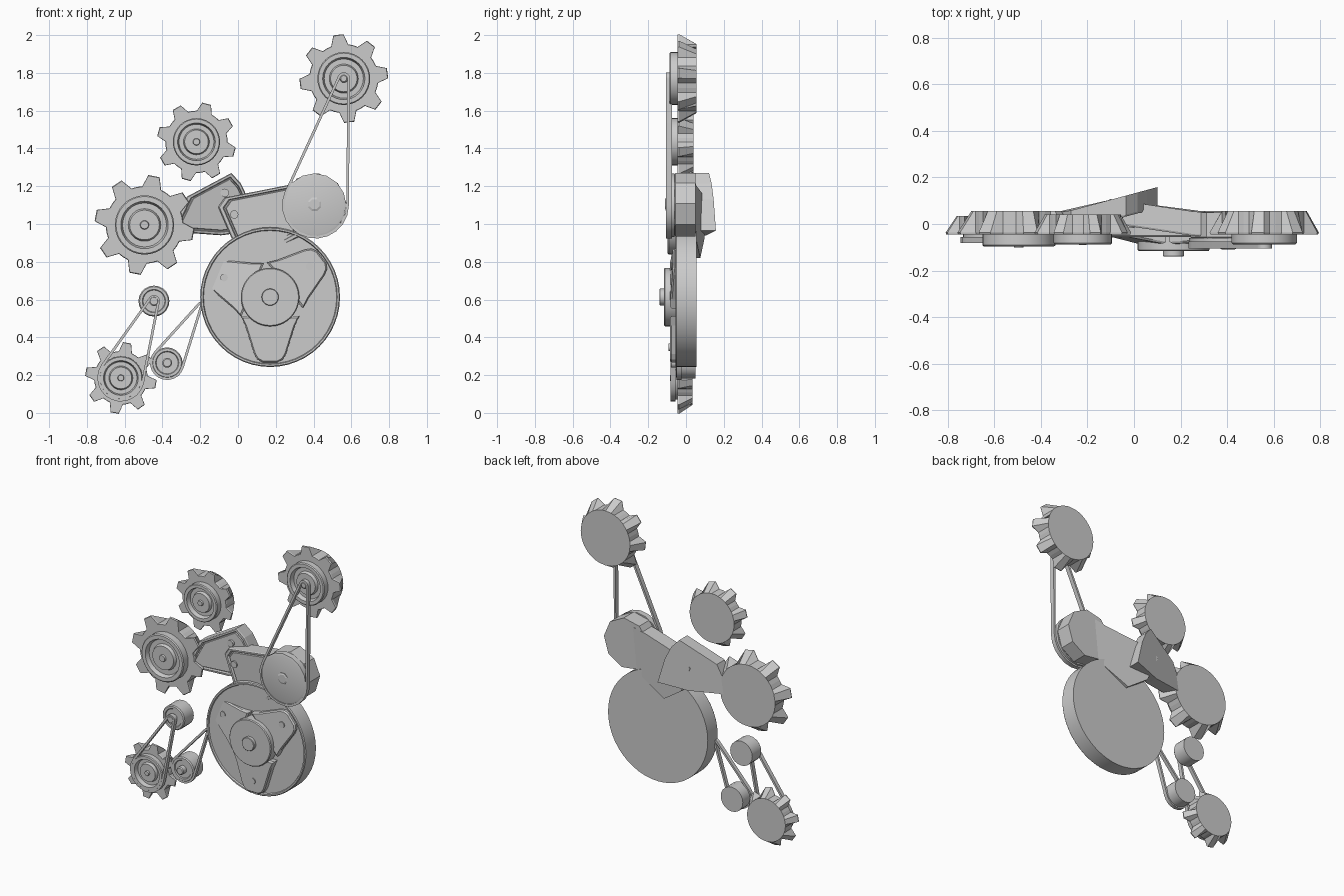
import bpy, bmesh
from math import sin, cos, pi, radians, atan2, acos, hypot

if "Cube" in bpy.data.objects:
    bpy.data.objects.remove(bpy.data.objects["Cube"])


def ring(cx, cz, r, n=32, phase=0.0):
    return [(cx + r * cos(phase + 2 * pi * i / n), cz + r * sin(phase + 2 * pi * i / n)) for i in range(n)]


def scaled(pts, s):
    cx = sum(p[0] for p in pts) / len(pts)
    cz = sum(p[1] for p in pts) / len(pts)
    return [(cx + (x - cx) * s, cz + (z - cz) * s) for x, z in pts]


def finish(name, bm, smooth=True):
    bmesh.ops.recalc_face_normals(bm, faces=bm.faces)
    me = bpy.data.meshes.new(name)
    bm.to_mesh(me)
    bm.free()
    ob = bpy.data.objects.new(name, me)
    bpy.context.collection.objects.link(ob)
    if smooth:
        bpy.ops.object.select_all(action='DESELECT')
        ob.select_set(True)
        bpy.context.view_layer.objects.active = ob
        bpy.ops.object.shade_smooth_by_angle(angle=radians(25))
    return ob


def stack(name, steps, tilt=lambda x, z: 0.0, closed=False, smooth=True):
    """Skin matching loops (points in x,z at depth y); cap both ends unless closed."""
    bm = bmesh.new()
    loops = [[bm.verts.new((x, y + tilt(x, z), z)) for x, z in pts] for pts, y in steps]
    pairs = list(zip(loops, loops[1:]))
    if closed:
        pairs.append((loops[-1], loops[0]))
    else:
        bm.faces.new(loops[0])
        bm.faces.new(loops[-1])
    for a, b in pairs:
        for i in range(len(a)):
            j = (i + 1) % len(a)
            bm.faces.new((a[i], a[j], b[j], b[i]))
    return finish(name, bm, smooth)


def lathe(name, cx, cz, prof, n=32, phase=0.0, smooth=True):
    return stack(name, [(ring(cx, cz, r, n, phase), y) for r, y in prof], smooth=smooth)


def gear(name, cx, cz, tip, root, hub, phase, front, back, hub_y):
    spec = [(-.25, root), (-.115, tip), (.115, tip), (.25, root), (.3927, root)]
    teeth, disc = [], []
    for k in range(8):
        for da, r in spec:
            a = radians(phase) + k * pi / 4 + da
            teeth.append((cx + r * cos(a), cz + r * sin(a)))
            disc.append((cx + root * cos(a), cz + root * sin(a)))
    stack(name, [(disc, back), (teeth, front + .008), (scaled(teeth, .985), front)], smooth=False)
    # dished hub with a raised centre
    lathe(name + "_hub", cx, cz, [(hub, front + .01), (hub, hub_y + .006), (hub * .96, hub_y), (hub * .8, hub_y),
                                  (hub * .74, hub_y + .028), (hub * .55, hub_y + .028), (hub * .5, hub_y + .008),
                                  (hub * .15, hub_y + .008), (hub * .13, hub_y - .003)])


def belt(name, c1, r1, c2, r2, y0, y1, t=.007, n=12):
    d = hypot(c2[0] - c1[0], c2[1] - c1[1])
    phi = atan2(c2[1] - c1[1], c2[0] - c1[0])
    a = acos((r1 - r2) / d)

    def loop(off):
        out = []
        for i in range(n + 1):
            q = phi + a + (2 * pi - 2 * a) * i / n
            out.append((c1[0] + (r1 + off) * cos(q), c1[1] + (r1 + off) * sin(q)))
        for i in range(n + 1):
            q = phi - a + 2 * a * i / n
            out.append((c2[0] + (r2 + off) * cos(q), c2[1] + (r2 + off) * sin(q)))
        return out
    o, i = loop(t), loop(-t)
    stack(name, [(o, y0), (o, y1), (i, y1), (i, y0)], closed=True)


# four toothed gears
gear("top_gear", .56, 1.77, .235, .183, .14, 7, -.045, .055, -.088)
gear("middle_gear", -.22, 1.435, .21, .165, .125, 30, -.045, .04, -.088)
gear("left_gear", -.495, .995, .265, .205, .157, 34, -.045, .055, -.097)
gear("bottom_gear", -.62, .185, .19, .142, .115, 35, -.045, .035, -.082)
lathe("top_gear_axle", .56, 1.77, [(.022, -.06), (.022, -.1), (.016, -.106)], 12)

# large wheel with rim, hub and knob
WX, WZ = .17, .613
lathe("big_wheel", WX, WZ, [(.37, .055), (.37, -.05), (.365, -.056), (.356, -.056), (.352, -.046)], 48)
lathe("big_wheel_hub", WX, WZ, [(.155, -.04), (.155, -.111), (.15, -.117)], 40)
lathe("big_wheel_knob", WX, WZ, [(.045, -.1), (.045, -.137), (.042, -.14)], 24)

# three tapered wheel spokes with bolts
for label, deg, slope in (("lower", -90, 0.0), ("right", 38, .07), ("left", 157, .2)):
    c, s = cos(radians(deg)), sin(radians(deg))
    half = [(.10, .155), (.15, .132), (.30, .085), (.33, .068), (.345, .04)]
    local = [(u, -v) for u, v in half] + [(u, v) for u, v in reversed(half)]
    pts = [(WX + u * c - v * s, WZ + u * s + v * c) for u, v in local]
    lean = lambda x, z: slope * ((x - WX) * c + (z - WZ) * s - .1)
    stack("spoke_" + label, [(pts, -.04), (pts, -.077), (scaled(pts, .93), -.086)], lean, smooth=False)
    bx, bz = WX + .265 * c, WZ + .265 * s
    y = -.086 + slope * .165
    lathe("spoke_bolt_" + label, bx, bz, [(.02, y + .03), (.02, y - .006)], 16)


# linkage arms, leaning backwards where they meet
def arm(name, pts, back, front, tilt, bolt):
    stack(name, [(pts, back), (pts, front + .008), (scaled(pts, .97), front), (scaled(pts, .89), front),
                 (scaled(pts, .86), front + .014), (scaled(pts, .83), front + .014),
                 (scaled(pts, .81), front + .004)], tilt, smooth=False)
    y = front + tilt(*bolt)
    lathe(name + "_bolt", *bolt, [(.022, y + .02), (.022, y - .008)], 16)


arm("left_arm", [(-.36, .96), (-.09, .94), (.10, .965), (.055, 1.13), (.015, 1.215), (-.035, 1.27), (-.27, 1.145)],
    .045, -.045, lambda x, z: max(0, .27 * (x + .32)), (-.07, 1.165))
arm("right_arm", [(.11, .82), (.33, .935), (.36, 1.225), (.26, 1.205), (-.07, 1.14), (-.105, 1.09), (-.03, .915)],
    .05, -.055, lambda x, z: .15 * max(0, .28 - x), (-.02, 1.05))

# faceted drive pulley
lathe("drive_pulley", .405, 1.1, [(.17, .05), (.17, -.055), (.162, -.065), (.145, -.065)], 9, radians(83), False)
lathe("drive_pulley_flange", .405, 1.1, [(.168, -.06), (.168, -.098), (.155, -.102)], 16)
lathe("drive_pulley_bolt", .405, 1.105, [(.038, -.09), (.038, -.106), (.028, -.11), (.024, -.11)], 8, pi / 8, False)

# two small pulleys
for name, x, z in (("upper_small_pulley", -.445, .592), ("lower_small_pulley", -.375, .265)):
    lathe(name, x, z, [(.082, .05), (.082, -.045), (.076, -.052), (.062, -.052), (.058, -.046),
                       (.026, -.046), (.026, -.078), (.02, -.083)], 20)

# belts
belt("top_belt", (.41, 1.1), .17, (.56, 1.77), .026, -.105, -.075)
belt("bottom_belt", (-.62, .185), .118, (-.445, .592), .024, -.082, -.055)
belt("wheel_belt", (-.375, .265), .084, (-.2, .572), .008, -.05, -.025)
